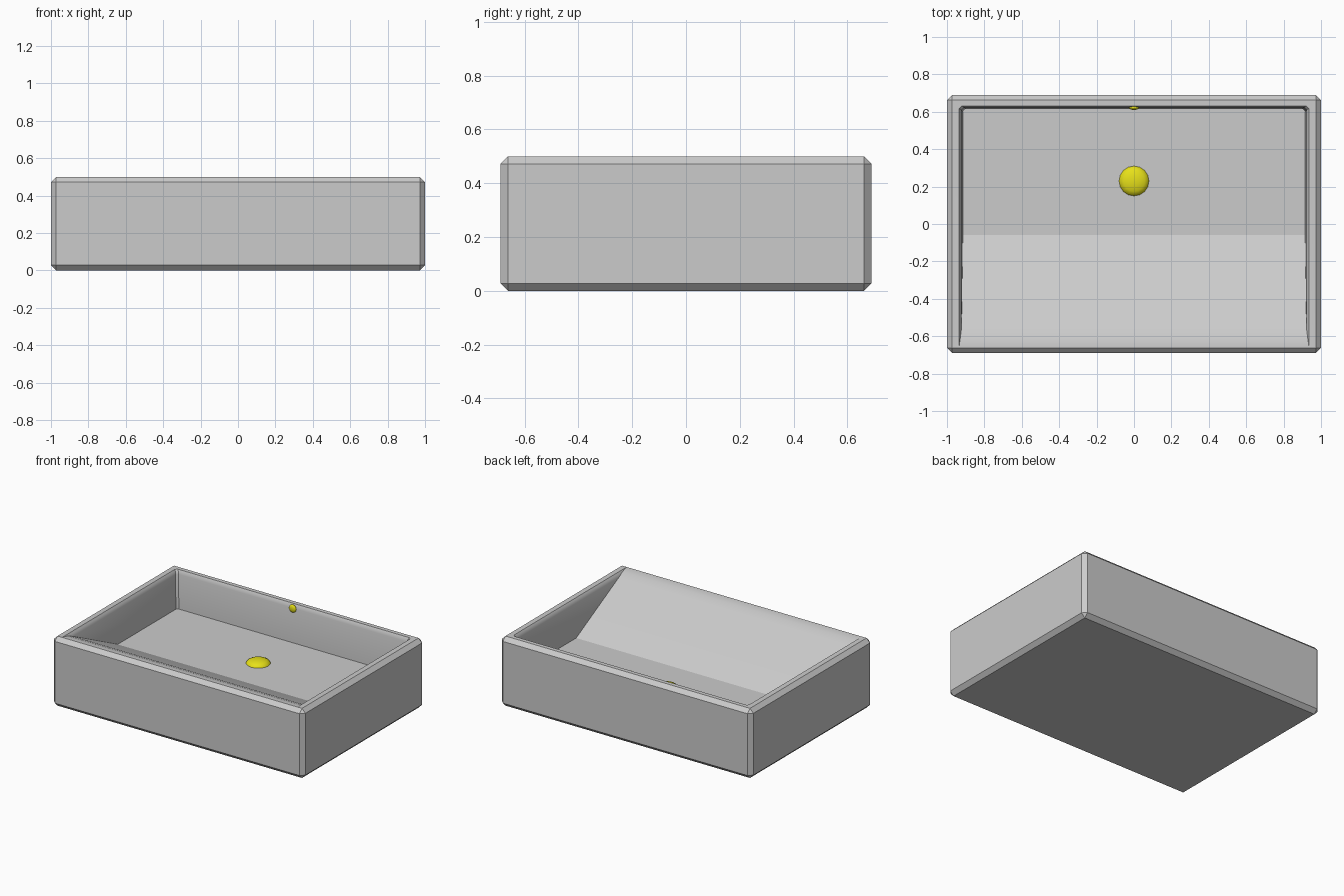
import bpy, bmesh, math
from mathutils import Matrix

cube = bpy.data.objects.get("Cube")
if cube:
    bpy.data.objects.remove(cube, do_unlink=True)


def material(name, rgb):
    m = bpy.data.materials.new(name)
    m.use_nodes = True
    m.diffuse_color = (*rgb, 1)
    m.node_tree.nodes["Principled BSDF"].inputs["Base Color"].default_value = (*rgb, 1)
    return m


grey = material("grey_ceramic", (0.6, 0.6, 0.6))
yellow = material("yellow_metal", (0.8, 0.75, 0.01))


def add_object(name, bm, mat):
    bmesh.ops.recalc_face_normals(bm, faces=bm.faces)
    mesh = bpy.data.meshes.new(name)
    bm.to_mesh(mesh)
    bm.free()
    mesh.materials.append(mat)
    ob = bpy.data.objects.new(name, mesh)
    bpy.context.collection.objects.link(ob)
    return ob


def smooth(ob, angle):
    bpy.ops.object.select_all(action='DESELECT')
    ob.select_set(True)
    bpy.context.view_layer.objects.active = ob
    bpy.ops.object.shade_smooth_by_angle(angle=math.radians(angle))


# Outer block with chamfered edges
bm = bmesh.new()
bmesh.ops.create_cube(bm, size=1, matrix=Matrix.Translation((0, 0, 0.25)) @ Matrix.Diagonal((2, 1.38, 0.5, 1)))
bmesh.ops.bevel(bm, geom=bm.edges[:], offset=0.028, segments=1, affect='EDGES')
basin = add_object("basin", bm, grey)

# Bowl hollow, lofted upward: height, half width, front y, back y
levels = [
    (0.225, 0.915, -0.06, 0.615),
    (0.47, 0.922, -0.555, 0.622),
    (0.49, 0.928, -0.605, 0.627),
    (0.50, 0.935, -0.655, 0.632),
    (0.60, 0.935, -0.655, 0.632),
]
c = 0.014  # chamfer of the upright back corners
bm = bmesh.new()
rings = []
for z, w, f, b in levels:
    outline = [(-w, f), (w, f), (w, b - c), (w - c, b), (c - w, b), (-w, b - c)]
    rings.append([bm.verts.new((x, y, z)) for x, y in outline])
for lo, hi in zip(rings, rings[1:]):
    for i in range(6):
        j = (i + 1) % 6
        bm.faces.new((lo[i], lo[j], hi[j], hi[i]))
bm.faces.new(rings[0])
bm.faces.new(rings[-1])
hollow = add_object("bowl_cutter", bm, grey)

# Cut the hollow out of the block
cut = basin.modifiers.new("bowl", 'BOOLEAN')
cut.operation = 'DIFFERENCE'
cut.solver = 'EXACT'
cut.object = hollow
bpy.ops.object.select_all(action='DESELECT')
basin.select_set(True)
bpy.context.view_layer.objects.active = basin
bpy.ops.object.modifier_apply(modifier=cut.name)
bpy.data.objects.remove(hollow, do_unlink=True)
smooth(basin, 24)


# Flattened domes: drain plug on the floor, overflow cap on the back wall
def dome(name, location, scale):
    bm = bmesh.new()
    bmesh.ops.create_uvsphere(bm, u_segments=16, v_segments=8, radius=1,
                              matrix=Matrix.Translation(location) @ Matrix.Diagonal((*scale, 1)))
    smooth(add_object(name, bm, yellow), 40)


dome("drain_plug", (0, 0.23, 0.225), (0.08, 0.08, 0.03))
dome("overflow_cap", (0, 0.622, 0.467), (0.028, 0.012, 0.028))
